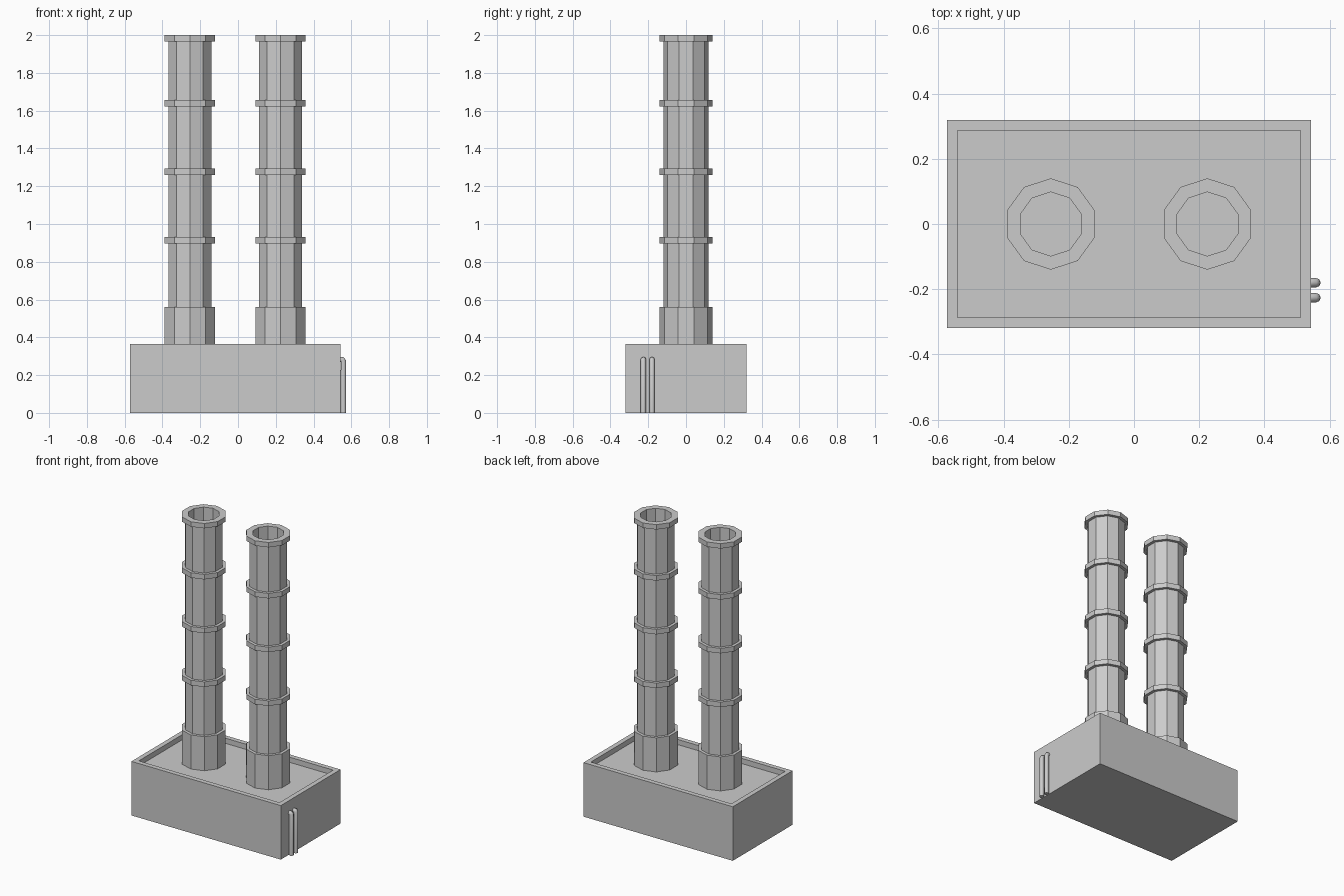
import bpy, bmesh
from math import cos, sin, pi

if "Cube" in bpy.data.objects:
    bpy.data.objects.remove(bpy.data.objects["Cube"])

SIDES = 10


def finish(name, bm):
    bmesh.ops.recalc_face_normals(bm, faces=bm.faces)
    mesh = bpy.data.meshes.new(name)
    bm.to_mesh(mesh)
    bm.free()
    ob = bpy.data.objects.new(name, mesh)
    bpy.context.collection.objects.link(ob)
    return ob


def chimney(name, cx):
    # (radius, z) profile: collar, ringed shaft, rim, then down the bore
    prof = [(0.14, 0.33), (0.14, 0.56), (0.12, 0.56)]
    for top in (0.93, 1.293, 1.656):
        prof += [(0.12, top - 0.034), (0.14, top - 0.034), (0.14, top), (0.12, top)]
    prof += [(0.12, 1.967), (0.14, 1.967), (0.14, 2.0), (0.098, 2.0), (0.098, 1.7)]
    bm = bmesh.new()
    rings = []
    for r, z in prof:
        angles = [pi / 2 + 2 * pi * i / SIDES for i in range(SIDES)]
        rings.append([bm.verts.new((cx + r * cos(a), r * sin(a), z)) for a in angles])
    for a, b in zip(rings, rings[1:]):
        for i in range(SIDES):
            j = (i + 1) % SIDES
            bm.faces.new((a[i], a[j], b[j], b[i]))
    bm.faces.new(rings[0])
    bm.faces.new(rings[-1])
    return finish(name, bm)


def wall_pipe(name, y):
    # upright pipe that bends into the right wall
    cu = bpy.data.curves.new(name, 'CURVE')
    cu.dimensions = '3D'
    cu.bevel_depth = 0.0145
    cu.bevel_resolution = 2
    cu.use_fill_caps = True
    path = [(0.558, 0.0), (0.558, 0.274), (0.553, 0.282), (0.53, 0.284)]
    sp = cu.splines.new('POLY')
    sp.points.add(len(path) - 1)
    for p, (x, z) in zip(sp.points, path):
        p.co = (x, y, z, 1)
    ob = bpy.data.objects.new(name, cu)
    bpy.context.collection.objects.link(ob)


# base block with a shallow recessed roof behind a parapet
bm = bmesh.new()
bmesh.ops.create_cube(bm, size=1)
for v in bm.verts:
    v.co = (v.co.x * 1.116 - 0.015, v.co.y * 0.638, (v.co.z + 0.5) * 0.365)
bm.normal_update()
roof = max(bm.faces, key=lambda f: f.calc_center_median().z)
bmesh.ops.inset_region(bm, faces=[roof], thickness=0.046)
floor = bmesh.ops.extrude_discrete_faces(bm, faces=[roof])['faces'][0]
bmesh.ops.translate(bm, verts=floor.verts, vec=(0, 0, -0.035))
finish("base_building", bm)

# two chimneys
chimney("left_chimney", -0.255)
chimney("right_chimney", 0.225)

# two small pipes on the right wall
wall_pipe("front_wall_pipe", -0.226)
wall_pipe("rear_wall_pipe", -0.18)
